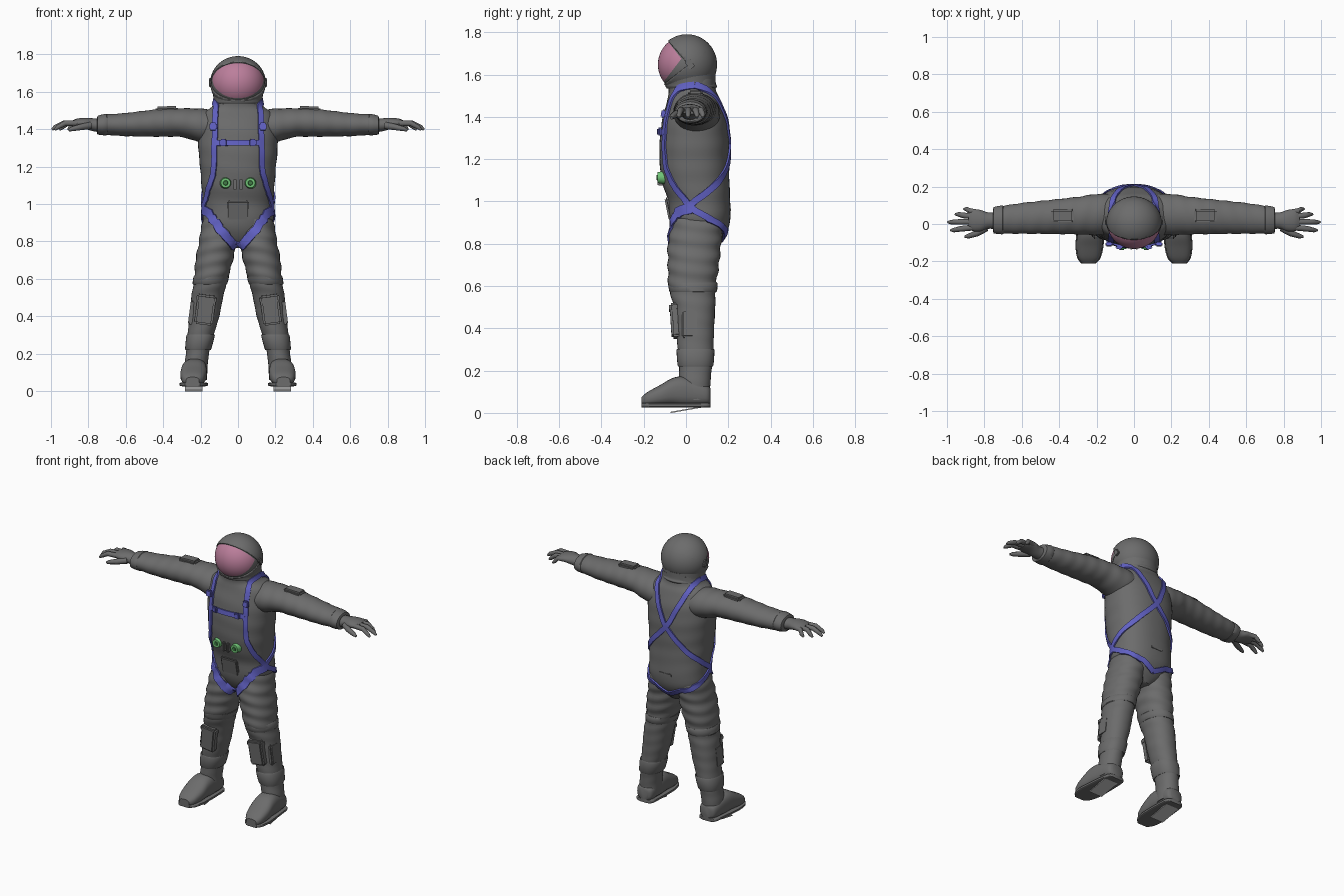
import bpy, bmesh, math
from mathutils import Vector, Matrix
from mathutils.bvhtree import BVHTree

if "Cube" in bpy.data.objects:
    bpy.data.objects.remove(bpy.data.objects["Cube"])


def material(name, rgb):
    m = bpy.data.materials.new(name)
    m.diffuse_color = (*rgb, 1)
    m.use_nodes = True
    m.node_tree.nodes["Principled BSDF"].inputs["Base Color"].default_value = m.diffuse_color
    return m


GREY = material("suit grey", (0.15, 0.15, 0.15))
PINK = material("visor pink", (0.50, 0.21, 0.33))
BLUE = material("strap blue", (0.12, 0.12, 0.55))
GREEN = material("dial green", (0.16, 0.55, 0.18))
DARK = material("dark green", (0.05, 0.20, 0.06))
PALE = material("sole pale grey", (0.55, 0.55, 0.55))


def finish(name, bm, *mats, angle=40, recalc=True):
    if recalc:
        bmesh.ops.recalc_face_normals(bm, faces=bm.faces)
    me = bpy.data.meshes.new(name)
    bm.to_mesh(me)
    bm.free()
    for m in mats:
        me.materials.append(m)
    ob = bpy.data.objects.new(name, me)
    bpy.context.collection.objects.link(ob)
    bpy.ops.object.select_all(action='DESELECT')
    ob.select_set(True)
    bpy.context.view_layer.objects.active = ob
    bpy.ops.object.shade_smooth_by_angle(angle=math.radians(angle))
    return ob


def skin(name, rings, mat):
    """Closed surface through a row of point rings."""
    bm = bmesh.new()
    rows = [[bm.verts.new(p) for p in r] for r in rings]
    for a, b in zip(rows, rows[1:]):
        for i in range(len(a)):
            j = (i + 1) % len(a)
            bm.faces.new((a[i], a[j], b[j], b[i]))
    bm.faces.new(rows[0])
    bm.faces.new(rows[-1])
    return finish(name, bm, mat)


def spline(pts, steps):
    """Catmull-Rom through tuples of any length."""
    pts = [Vector(p) for p in pts]
    out = []
    for i in range(len(pts) - 1):
        p0, p1, p2, p3 = pts[max(i - 1, 0)], pts[i], pts[i + 1], pts[min(i + 2, len(pts) - 1)]
        for k in range(steps):
            t = k / steps
            out.append(0.5 * (2 * p1 + (p2 - p0) * t + (2 * p0 - 5 * p1 + 4 * p2 - p3) * t * t
                              + (3 * p1 - p0 - 3 * p2 + p3) * t ** 3))
    return out + [pts[-1]]


def loft(name, secs, axis, mat, s=1, n=32, power=2.0, steps=5, ripple=None, grow=0.0):
    """Sections are (position on axis, centre, radius, centre, radius)."""
    rings = []
    for t, c1, r1, c2, r2 in spline(secs, steps):
        ring = []
        for i in range(n):
            a = 2 * math.pi * i / n
            c, d = math.cos(a), math.sin(a)
            k = 1 + (ripple(t, a) if ripple else 0)
            u = c1 + (r1 * k + grow) * math.copysign(abs(c) ** (2 / power), c)
            v = c2 + (r2 * k + grow) * math.copysign(abs(d) ** (2 / power), d)
            p = {'x': (t, u, v), 'y': (u, t, v), 'z': (u, v, t)}[axis]
            ring.append((p[0] * s, p[1], p[2]))
        rings.append(ring)
    return skin(name, rings, mat)


def finger(name, pts, radii, s):
    pts = [Vector((p[0] * s, p[1], p[2])) for p in pts]
    rings = []
    for i, p in enumerate(pts):
        d = pts[min(i + 1, len(pts) - 1)] - pts[max(i - 1, 0)]
        side = d.cross(Vector((0, 0, 1))).normalized()
        up = side.cross(d).normalized()
        rings.append([p + radii[i] * (side * math.cos(a) + up * math.sin(a))
                      for a in [math.pi * k / 5 for k in range(10)]])
    return skin(name, rings, GREY)


def box(name, loc, size, mat, rot=(0, 0, 0), bevel=0.006):
    bm = bmesh.new()
    bmesh.ops.create_cube(bm, size=1)
    bmesh.ops.scale(bm, vec=size, verts=bm.verts)
    if bevel:
        bmesh.ops.bevel(bm, geom=bm.edges[:], offset=bevel, segments=2, affect='EDGES')
    ob = finish(name, bm, mat)
    ob.location, ob.rotation_euler = loc, rot
    return ob


def disc(name, loc, r, depth, mat):
    bm = bmesh.new()
    bmesh.ops.create_cone(bm, cap_ends=True, segments=20, radius1=r, radius2=r * 0.8, depth=depth)
    ob = finish(name, bm, mat)
    ob.location, ob.rotation_euler = loc, (math.pi / 2, 0, 0)


# torso with neck
body = [loft("torso", [(0.765, 0, .04, .06, .06), (0.82, 0, .13, .062, .11), (0.90, 0, .185, .065, .143),
                       (1.0, 0, .188, .062, .147), (1.1, 0, .195, .045, .16), (1.2, 0, .203, .04, .165),
                       (1.3, 0, .212, .04, .163), (1.4, 0, .21, .04, .15), (1.48, 0, .19, .037, .125),
                       (1.525, 0, .135, .03, .112), (1.58, 0, .122, .022, .116)], 'z', GREY,
             n=48, power=2.3, ripple=lambda t, a: 0.006 * math.sin(t * 60 + 2 * math.cos(a)))]
loft("collar_ring", [(1.535, 0, .128, .025, .116), (1.545, 0, .133, .025, .122), (1.56, 0, .131, .02, .121),
                     (1.6, 0, .135, .012, .128)], 'z', GREY, n=40)

LEG = [(0.92, .095, .09, .06, .125), (0.85, .102, .1, .05, .125), (0.8, .108, .1, .04, .126),
       (0.7, .127, .1, .035, .121), (0.6, .145, .09, .03, .112), (0.5, .165, .085, .04, .098),
       (0.4, .18, .08, .043, .09), (0.3, .2, .07, .045, .084), (0.22, .214, .062, .045, .078),
       (0.15, .223, .062, .042, .074), (0.06, .228, .062, .04, .073)]
ARM = [(0.1, .05, .11, 1.41, .09), (0.2, .05, .11, 1.42, .09), (0.3, .045, .1, 1.435, .077),
       (0.4, .04, .094, 1.435, .075), (0.5, .035, .088, 1.43, .069), (0.6, .03, .082, 1.425, .062),
       (0.7, .023, .074, 1.425, .055), (0.73, .022, .07, 1.425, .052)]
FOOT = [(.117, .226, .035, .08, .035), (.095, .228, .057, .085, .05), (0, .232, .066, .1, .07),
        (-.06, .235, .069, .1, .066), (-.12, .238, .07, .083, .05), (-.18, .241, .058, .066, .034),
        (-.21, .243, .035, .055, .02)]
FINGERS = [("little_finger", (.85, .06), (.91, .08)), ("ring_finger", (.87, .04), (.955, .052)),
           ("middle_finger", (.87, .012), (.995, .01)), ("index_finger", (.87, -.018), (.98, -.033))]


def leg_fold(t, a):
    w = max(0, min(1, (t - 0.5) / 0.1)) * 0.02 + 0.008
    return w * math.sin(t * 85 + 1.6 * math.cos(a) + 1.2 * math.sin(a))


for s, side in ((1, "left"), (-1, "right")):
    # legs, bands and boots
    body.append(loft(side + "_leg", LEG, 'z', GREY, s, steps=8, power=2.15, ripple=leg_fold))
    loft(side + "_boot_cuff", [(.3, .2, .066, .045, .08), (.297, .2, .072, .045, .086),
                               (.225, .213, .066, .045, .081), (.222, .213, .06, .045, .075)],
         'z', GREY, s, steps=2, power=2.3, grow=.004)
    loft(side + "_knee_band", [(.615, .143, .086, .032, .108), (.612, .143, .092, .032, .114),
                               (.575, .15, .09, .034, .11), (.572, .15, .084, .034, .104)],
         'z', GREY, s, steps=2, grow=.003)
    loft(side + "_boot", FOOT, 'y', GREY, s, n=28, power=2.6)
    loft(side + "_boot_rim", [(y, cx, rx + .005, .036, .011) for y, cx, rx, _, _ in FOOT],
         'y', GREY, s, n=28, power=5)
    box(side + "_sole_plate", (.237 * s, 0, .015), (.095, .15, .006), PALE, (math.radians(10), 0, 0), 0)
    box(side + "_knee_pocket", (.176 * s, -.05, .43), (.1, .045, .15), GREY, (.06, -.13 * s, 0), .01)
    box(side + "_pocket_flap", (.168 * s, -.055, .495), (.108, .05, .04), GREY, (.06, -.13 * s, 0), .01)
    box(side + "_shin_pocket", (.245 * s, .02, .42), (.03, .08, .13), GREY, (0, -.13 * s, 0), .008)

    # arms, cuffs and gloves
    body.append(loft(side + "_arm", ARM, 'x', GREY, s, steps=7,
                     ripple=lambda t, a: .014 * math.sin(t * 75 + 2 * math.cos(a))))
    box(side + "_shoulder_patch", (.38 * s, .045, 1.508), (.12, .07, .03), GREY, (0, .03 * s, 0), .01)
    loft(side + "_cuff", [(.70, .022, .07, 1.425, .05), (.703, .022, .077, 1.425, .058),
                          (.75, .02, .07, 1.422, .05), (.753, .02, .045, 1.42, .035)],
         'x', GREY, s, steps=2)
    loft(side + "_palm", [(.74, .018, .045, 1.42, .036), (.78, .018, .044, 1.425, .034),
                          (.82, .018, .057, 1.432, .029), (.86, .02, .058, 1.433, .024),
                          (.885, .02, .045, 1.43, .017)], 'x', GREY, s, n=20)
    for name, (x0, y0), (x1, y1) in FINGERS:
        mid = ((x0 + x1) / 2, (y0 + y1) / 2, 1.432)
        finger(f"{side}_{name}", [(x0 - .02, y0, 1.432), mid, (x1 - .015, y1, 1.41), (x1, y1, 1.397)],
               (.016, .015, .012, .006), s)
    finger(side + "_thumb", [(.79, -.02, 1.42), (.84, -.05, 1.412), (.885, -.065, 1.402), (.905, -.068, 1.395)],
           (.02, .017, .013, .007), s)


# helmet: shell with a wedge opening, visor ball with a pink lens
def wedge_ball(r, apex, top, bottom, centre=Vector((0, .004, 1.648))):
    bm = bmesh.new()
    bmesh.ops.create_uvsphere(bm, u_segments=48, v_segments=32, radius=r)
    bmesh.ops.transform(bm, verts=bm.verts, matrix=Matrix.Translation(centre) @ Matrix.Diagonal((1.04, 1, 1, 1)))
    apex = Vector((0, *apex))
    normals = []
    for end, sign in ((top, -1), (bottom, 1)):
        d = Vector((0, *end)) - apex
        no = Vector((0, -d.z, d.y)) * -sign
        if no.y > 0:
            no.negate()
        normals.append(no)
        bmesh.ops.bisect_plane(bm, geom=bm.verts[:] + bm.edges[:] + bm.faces[:], plane_co=apex, plane_no=no)
    inside = [f for f in bm.faces if all((f.calc_center_median() - apex).dot(n) > 0 for n in normals)]
    return bm, inside


bm, lens = wedge_ball(.137, (-.022, 1.675), (-.092, 1.766), (-.105, 1.567))
for f in lens:
    f.material_index = 1
finish("visor", bm, GREY, PINK)
bm, gap = wedge_ball(.143, (.013, 1.647), (-.092, 1.768), (-.105, 1.555))
bmesh.ops.delete(bm, geom=gap, context='FACES')
shell = finish("helmet_shell", bm, GREY, recalc=False)
mod = shell.modifiers.new("thickness", 'SOLIDIFY')
mod.thickness = .008
for s in (1, -1):
    box("visor_hinge", (.149 * s, .018, 1.65), (.014, .03, .045), GREY, (.6, 0, 0), .004)

# harness straps laid on the suit
verts, polys = [], []
for ob in body:
    base = len(verts)
    verts += [v.co.copy() for v in ob.data.vertices]
    polys += [[base + i for i in p.vertices] for p in ob.data.polygons]
suit = BVHTree.FromPolygons(verts, polys)


def strap(name, pts, width, s=1):
    path = spline([(x * s, y, z) for x, y, z in pts], 8)
    bm = bmesh.new()
    rows = []
    for i, p in enumerate(path):
        co, no, _, _ = suit.find_nearest(p)
        across = (path[min(i + 1, len(path) - 1)] - path[max(i - 1, 0)]).cross(no).normalized() * width / 2
        row = []
        for k in (-1, 0, 1):
            q, n, _, _ = suit.find_nearest(co + no * .01 + across * k)
            row += [(q + n * .009, q - n * .004)]
        rows.append([row[0][0], row[1][0], row[2][0], row[2][1], row[1][1], row[0][1]])
    bm.free()
    return skin(name, rows, BLUE)


for s in (1, -1):
    strap("front_strap", [(.12, .04, 1.55), (.128, -.07, 1.52), (.135, -.12, 1.4), (.14, -.13, 1.3),
                          (.148, -.13, 1.18), (.18, -.09, 1.08), (.21, .01, .98), (.19, .11, .92),
                          (.11, .22, .85), (0, .19, .81)], .032, s)
    strap("back_strap", [(.12, .04, 1.55), (.112, .15, 1.5), (.06, .21, 1.38), (0, .22, 1.27),
                         (-.12, .21, 1.15), (-.2, .11, 1.05), (-.21, .01, .98)], .032, s)
    strap("hip_strap", [(.21, .02, .97), (.165, -.08, .94), (.085, -.1, .86), (.02, -.06, .785),
                        (0, -.03, .77)], .05, s)
    box("shoulder_buckle", (.133, -.108, 1.415) if s > 0 else (-.133, -.108, 1.415), (.04, .02, .04), BLUE, (-.15, 0, 0))
    box("chest_buckle", (.08 * s, -.125, 1.33), (.035, .02, .038), BLUE, (0, 0, .15 * s))
    # control dials and switches
    disc("dial", (.066 * s, -.117, 1.113), .032, .035, GREEN)
    disc("dial_centre", (.066 * s, -.136, 1.113), .014, .006, DARK)
    box("switch", (.015 * s, -.12, 1.105), (.016, .03, .06), GREY, bevel=.004)
strap("chest_strap", [(-.135, -.13, 1.33), (-.06, -.14, 1.33), (.06, -.14, 1.33), (.135, -.13, 1.33)], .03)

# belly flap and seat tab
box("belly_flap", (0, -.082, .965), (.12, .02, .11), GREY, (.2, 0, 0), .008)
box("seat_tab", (0, .208, .96), (.09, .012, .02), GREY, bevel=.004)
